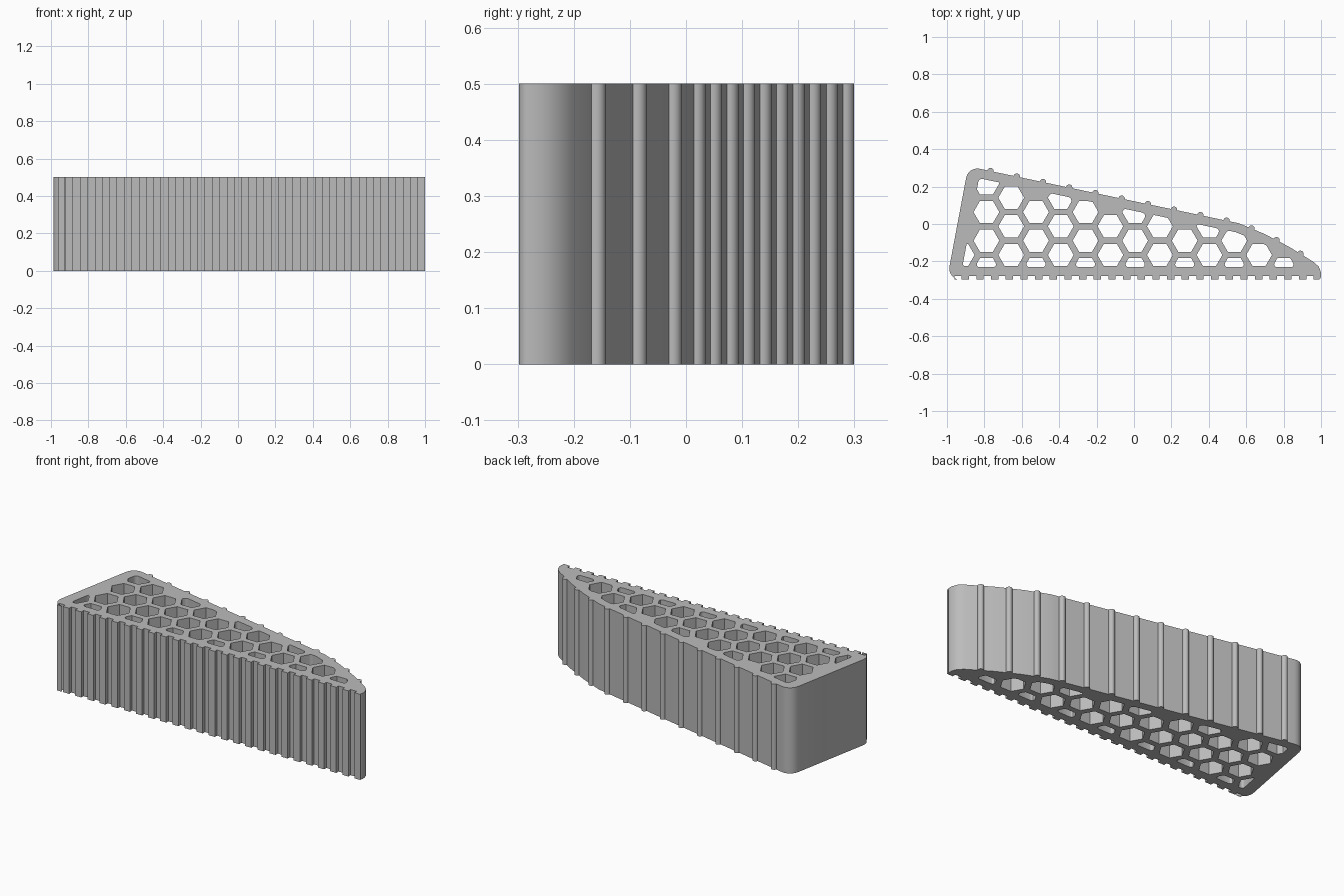
import bpy, bmesh, math
from mathutils import Vector as V

cube = bpy.data.objects.get("Cube")
if cube:
    bpy.data.objects.remove(cube, do_unlink=True)

HEIGHT, HALF_DEPTH = 0.5, 0.298


def fillet(points, radius, max_angle, steps=6):
    """Round the corners of a polygon that are sharper than max_angle."""
    out = []
    for i, p in enumerate(points):
        a, b = points[i - 1] - p, points[(i + 1) % len(points)] - p
        angle = a.angle(b)
        if angle > math.radians(max_angle):
            out.append(p)
            continue
        cut = min(radius / math.tan(angle / 2), a.length * 0.48, b.length * 0.48)
        r = cut * math.tan(angle / 2)
        centre = p + (a.normalized() + b.normalized()).normalized() * r / math.sin(angle / 2)
        start, end = p + a.normalized() * cut - centre, p + b.normalized() * cut - centre
        sweep = start.angle_signed(end)
        for k in range(steps + 1):
            t = -sweep * k / steps
            out.append(centre + V((start.x * math.cos(t) - start.y * math.sin(t),
                                   start.x * math.sin(t) + start.y * math.cos(t))))
    return out


def area(points):
    return abs(sum(p.x * q.y - q.x * p.y for p, q in zip(points, points[1:] + points[:1]))) / 2


def clip(points, origin, normal):
    """Keep the part of a polygon on the side the normal points to."""
    out = []
    for p, q in zip(points, points[1:] + points[:1]):
        dp, dq = (p - origin).dot(normal), (q - origin).dot(normal)
        if dp >= 0:
            out.append(p)
        if dp * dq < 0:
            out.append(p.lerp(q, dp / (dp - dq)))
    return out


# Wedge silhouette, clockwise from the front left corner
body = [V(p) for p in ((-1, -HALF_DEPTH), (-0.886, 0.308), (0.56, 0.004), (0.695, -0.052),
                       (0.828, -0.121), (0.96, -0.203), (0.988, -0.228), (1, -0.26),
                       (1, -HALF_DEPTH))]

# Rounded grip ribs along the sloping back
rib_x = [-0.767 + 0.1402 * i for i in range(10)] + [0.628, 0.762, 0.89]
RIB = 0.017
corner = fillet(body, 0.06, 100)
outline = []
for p, q in zip(corner, corner[1:]):
    outline.append(p)
    along = (q - p).normalized()
    up = V((-along.y, along.x))
    for x in rib_x:
        if p.x < x < q.x and p.x > -0.87:
            c = p.lerp(q, (x - p.x) / (q.x - p.x))
            for k in range(9):
                t = math.pi * k / 8
                outline.append(c - along * RIB * math.cos(t) + up * RIB * math.sin(t))

# Square grooves along the front
TEETH = 51
for i in range(TEETH):
    y = -HALF_DEPTH if i % 2 == 0 else -0.277
    for j in (i, i + 1):
        outline.append(V((1 - 2 * j / TEETH, y)))
outline.pop()

# Honeycomb cells, trimmed to a margin inside the silhouette
PITCH, CELL = 0.153, 0.069
cells = []
for col in range(-1, 14):
    for row in range(-3, 3):
        centre = V((-0.789 + col * PITCH * math.sqrt(0.75),
                    0.064 + (row + 0.5 * (col % 2)) * PITCH))
        hexagon = [centre + CELL * V((math.cos(k * math.pi / 3), math.sin(k * math.pi / 3)))
                   for k in range(6)]
        for p, q in zip(body, body[1:] + body[:1]):
            d = (q - p).normalized()
            inward = V((d.y, -d.x))
            margin = 0.068 if abs(inward.y) < 0.3 else 0.05
            if inward.y > 0.9:
                margin = 0.067
            hexagon = clip(hexagon, p + inward * margin, inward)
        if len(hexagon) > 2 and area(hexagon) > 0.0025:
            cells.append(fillet(hexagon, 0.02, 112, 4))

# Extrude the filled profile
profile = bpy.data.curves.new("wedge_profile", "CURVE")
profile.dimensions = "2D"
profile.fill_mode = "BOTH"
profile.extrude = HEIGHT / 2
for loop in [outline] + cells:
    spline = profile.splines.new("POLY")
    spline.points.add(len(loop) - 1)
    for point, co in zip(spline.points, loop):
        point.co = (co.x, co.y, 0, 1)
    spline.use_cyclic_u = True
helper = bpy.data.objects.new("wedge_profile", profile)
bpy.context.collection.objects.link(helper)
bpy.context.view_layer.update()
mesh = bpy.data.meshes.new_from_object(helper.evaluated_get(bpy.context.evaluated_depsgraph_get()))
bpy.data.objects.remove(helper, do_unlink=True)

# Weld the caps to the walls
bm = bmesh.new()
bm.from_mesh(mesh)
bmesh.ops.remove_doubles(bm, verts=bm.verts, dist=1e-5)
bmesh.ops.translate(bm, verts=bm.verts, vec=(0, 0, HEIGHT / 2))
bmesh.ops.recalc_face_normals(bm, faces=bm.faces)
bm.to_mesh(mesh)
bm.free()

grey = bpy.data.materials.new("plain_grey")
grey.use_nodes = True
colour = (0.5, 0.5, 0.5, 1)
grey.diffuse_color = colour
grey.node_tree.nodes["Principled BSDF"].inputs["Base Color"].default_value = colour
mesh.materials.clear()
mesh.materials.append(grey)

wedge = bpy.data.objects.new("honeycomb_wedge", mesh)
bpy.context.collection.objects.link(wedge)
bpy.context.view_layer.objects.active = wedge
wedge.select_set(True)
bpy.ops.object.shade_smooth_by_angle(angle=math.radians(30))
